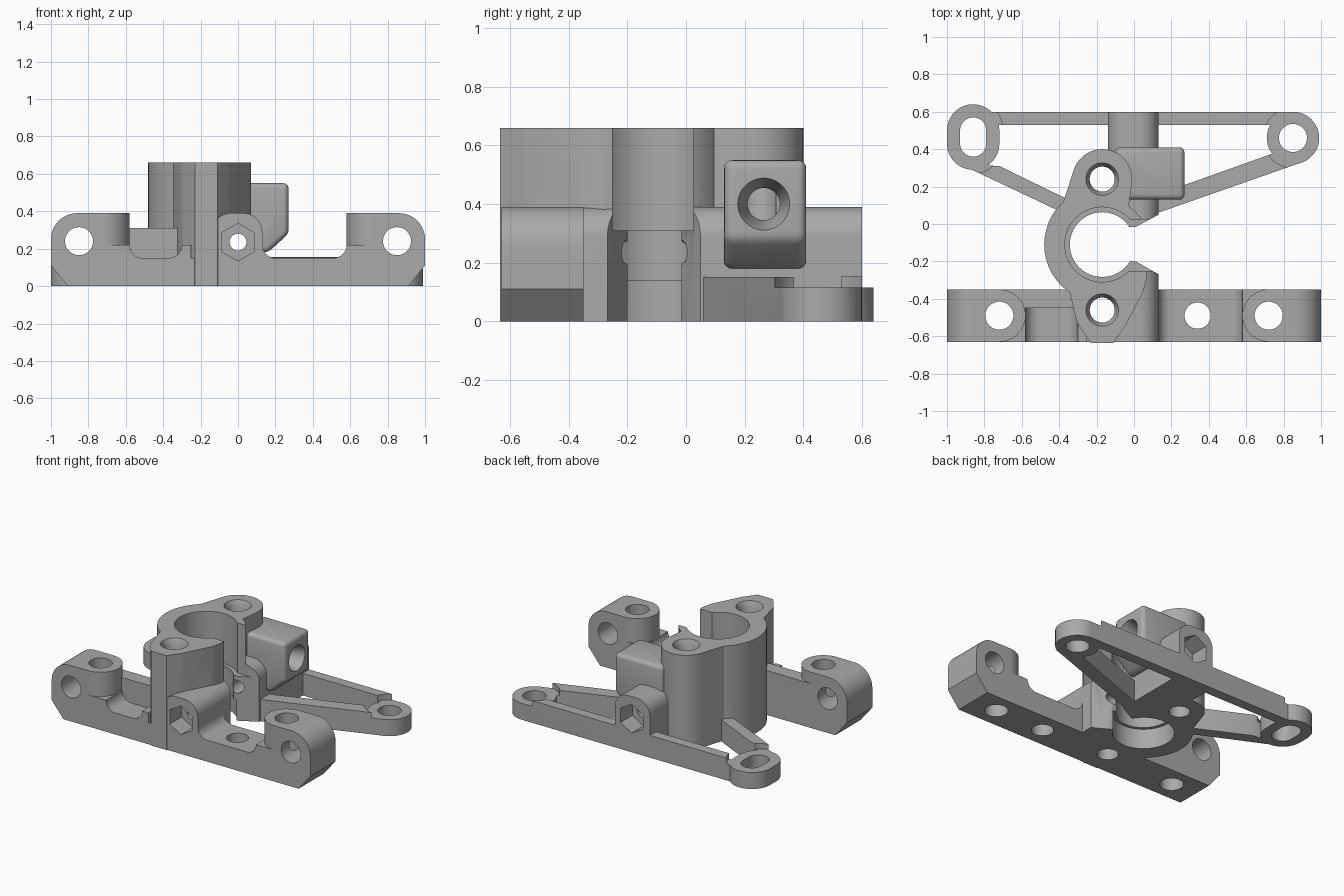
import bpy, bmesh, math
from mathutils import Vector
from mathutils.geometry import convex_hull_2d

cube = bpy.data.objects.get("Cube")
if cube:
    bpy.data.objects.remove(cube, do_unlink=True)

grey = bpy.data.materials.new("plain grey")
grey.use_nodes = True
grey.diffuse_color = (0.4, 0.4, 0.4, 1)
grey.node_tree.nodes["Principled BSDF"].inputs["Base Color"].default_value = (0.4, 0.4, 0.4, 1)


def disc(a, b, r, n=48, turn=0):
    return [(a + r * math.cos(turn + math.tau * i / n),
             b + r * math.sin(turn + math.tau * i / n)) for i in range(n)]


def hull(*groups):
    pts = [Vector(p) for g in groups for p in g]
    return [tuple(pts[i]) for i in convex_hull_2d(pts)]


def place(axis, a, b, h):
    return {"x": (h, a, b), "y": (a, h, b), "z": (a, b, h)}[axis]


def prism(name, pts, lo, hi, axis="z", end=None, bevel=0):
    """Extrude a profile along an axis; 'end' gives a different far profile."""
    bm = bmesh.new()
    first = [bm.verts.new(place(axis, a, b, lo)) for a, b in pts]
    last = [bm.verts.new(place(axis, a, b, hi)) for a, b in (end or pts)]
    bm.faces.new(first)
    bm.faces.new(last)
    for i in range(len(pts)):
        j = (i + 1) % len(pts)
        bm.faces.new((first[i], first[j], last[j], last[i]))
    bmesh.ops.recalc_face_normals(bm, faces=bm.faces)
    if bevel:
        bmesh.ops.bevel(bm, geom=bm.edges[:], offset=bevel, segments=4,
                        profile=0.5, affect="EDGES")
    me = bpy.data.meshes.new(name)
    bm.to_mesh(me)
    bm.free()
    me.materials.append(grey)
    ob = bpy.data.objects.new(name, me)
    bpy.context.collection.objects.link(ob)
    return ob


def box(name, a0, a1, b0, b1, lo, hi, **kw):
    return prism(name, [(a0, b0), (a1, b0), (a1, b1), (a0, b1)], lo, hi, **kw)


def combine(target, parts, operation):
    bpy.context.view_layer.objects.active = target
    for part in parts:
        m = target.modifiers.new("join", "BOOLEAN")
        m.operation, m.solver, m.object = operation, "EXACT", part
        bpy.ops.object.modifier_apply(modifier=m.name)
        bpy.data.objects.remove(part, do_unlink=True)
    return target


def cove(name, x, side, back, r=0.07, z=0.15, y0=-0.63, y1=-0.35):
    """Concave fillet rising from the bar against an upright."""
    arc = [(x + side * r * (1 - math.sin(t)), z + r * (1 - math.cos(t)))
           for t in (math.pi / 2 * i / 8 for i in range(9))]
    return prism(name, [(x - side * back, z + r), (x - side * back, z - 0.03),
                        (x + side * r, z - 0.03)] + arc, y0, y1, axis="y")


FRONT, BACK = -0.63, -0.35
solids, cuts = [], []

# front bar with chamfered lower corners
bracket = prism("bracket", [(-0.91, 0), (0.91, 0), (1, 0.11), (1, 0.15), (-1, 0.15), (-1, 0.11)],
                FRONT, BACK, axis="y")

# end ears of the bar, with cross holes
for s in (-1, 1):
    ear = prism("ear", hull([(s, 0.11), (s * 0.91, 0), (s * 0.58, 0), (s * 0.58, 0.39)],
                            disc(s * 0.86, 0.25, 0.14)), FRONT, BACK, axis="y")
    plan = prism("ear_plan", hull([(s, FRONT), (s, BACK)], disc(s * 0.72, -0.49, 0.14)), -0.1, 0.5)
    solids += [combine(ear, [plan], "INTERSECT"), cove("ear_fillet", s * 0.58, -s, 0.14)]
    cuts += [prism("ear_cross_hole", disc(s * 0.85, 0.24, 0.075), -0.8, -0.2, axis="y"),
             prism("ear_hole", disc(s * 0.72, -0.49, 0.075), -0.1, 0.5)]
cuts.append(prism("bar_hole", disc(0.34, -0.49, 0.07), -0.1, 0.3))

# wall between the left-hand ear and the clamp
solids += [box("back_wall", -0.72, -0.25, -0.45, BACK, 0.02, 0.31),
           cove("wall_fillet", -0.3, -1, 0.05, y1=-0.4)]

# split clamp body with two bolt bosses
CX, CY = -0.17, -0.11
half = [p for p in disc(CX, CY, 0.31) if p[0] < CX + 0.03]
solids += [
    prism("clamp_half", hull(half), 0, 0.66),
    prism("clamp_ring", disc(CX, CY, 0.25), 0, 0.66),
    prism("rear_boss", hull(disc(CX, 0.24, 0.16), [(-0.4, 0.05), (-0.03, 0.08)]), 0, 0.66),
    prism("front_boss", hull(disc(CX, -0.47, 0.145),
                             [(-0.23, -0.635), (-0.11, -0.635), (0.05, -0.36), (0.07, -0.28),
                              (0.06, -0.22), (-0.36, -0.3)]), 0, 0.66),
]

# nut housings on both sides of the split
arch = hull([(-0.14, 0), (0.13, 0)], disc(-0.04, 0.29, 0.1), disc(0.03, 0.29, 0.1))
solids += [prism("front_nut_housing", arch, FRONT, -0.18, axis="y"),
           prism("rear_nut_housing", arch, -0.02, 0.6, axis="y"),
           cove("housing_fillet", 0.13, 1, 0.05)]

# side screw block with sloping underside
solids.append(prism("screw_block", [(-0.1, 0.18), (0.16, 0.18), (0.27, 0.28), (0.27, 0.55), (-0.1, 0.55)],
                    0.13, 0.41, axis="y", bevel=0.028))

# triangular rear frame
solids += [box("rear_rail", -0.86, 0.85, 0.53, 0.6, 0, 0.155),
           prism("right_strut", [(-0.93, 0.32), (-0.38, 0.06), (-0.33, 0.12), (-0.72, 0.31)], 0, 0.152),
           prism("left_strut", [(0.89, 0.327), (0.1, 0.05), (0.05, 0.13), (0.75, 0.38)], 0, 0.152)]


def slot(r):
    return hull(disc(-0.86, 0.43, r), disc(-0.86, 0.5, r))


# relieve the frame around its lugs, then add the lugs
reliefs = [prism("slot_lug_relief", slot(0.16), 0.115, 0.3),
           prism("round_lug_relief", disc(0.85, 0.46, 0.16), 0.115, 0.3)]
solids += [prism("slot_lug", slot(0.14), 0, 0.115),
           prism("round_lug", disc(0.85, 0.46, 0.14), 0, 0.115)]
cuts += reliefs + [prism("lug_slot", slot(0.07), -0.1, 0.3),
                   prism("lug_hole", disc(0.85, 0.46, 0.075), -0.1, 0.3)]

# stepped bore and split
cuts += [prism("upper_bore", disc(CX, CY, 0.2, 64), 0.31, 0.8),
         prism("middle_bore", disc(CX, CY, 0.173, 64), -0.1, 0.4),
         prism("lower_bore", disc(CX, CY, 0.195, 64), -0.1, 0.14),
         box("upper_split", -0.1, 0.3, -0.25, 0.025, 0.31, 0.8),
         prism("lower_split", [(-0.1, -0.2), (0.01, -0.2), (0.16, -0.285), (0.16, 0.065),
                               (0.01, -0.015), (-0.1, -0.015)], -0.1, 0.4)]

# bolt holes with countersunk mouths
for y in (0.24, -0.46):
    cuts += [prism("boss_hole", disc(CX, y, 0.067), -0.1, 0.8),
             prism("boss_mouth", disc(CX, y, 0.067), 0.62, 0.67, end=disc(CX, y, 0.092))]

# clamp screw passage with hexagonal nut pockets
cuts.append(prism("clamp_screw_hole", disc(0, 0.235, 0.045), -0.8, 0.8, axis="y"))
hexagon = disc(0, 0.235, 0.1, 6, math.pi / 6)
for lo, hi in ((-0.8, -0.5), (0.47, 0.8)):
    cuts.append(prism("nut_pocket", hexagon, lo, hi, axis="y"))

# side screw hole
cuts += [prism("side_screw_hole", disc(0.265, 0.4, 0.055), -0.17, 0.3, axis="x"),
         prism("side_screw_mouth", disc(0.265, 0.4, 0.055), 0.17, 0.28, axis="x",
               end=disc(0.265, 0.4, 0.092))]

combine(bracket, solids, "UNION")
combine(bracket, cuts, "DIFFERENCE")

for ob in bpy.context.selected_objects:
    ob.select_set(False)
bracket.select_set(True)
bpy.context.view_layer.objects.active = bracket
bpy.ops.object.shade_smooth_by_angle(angle=math.radians(30))
